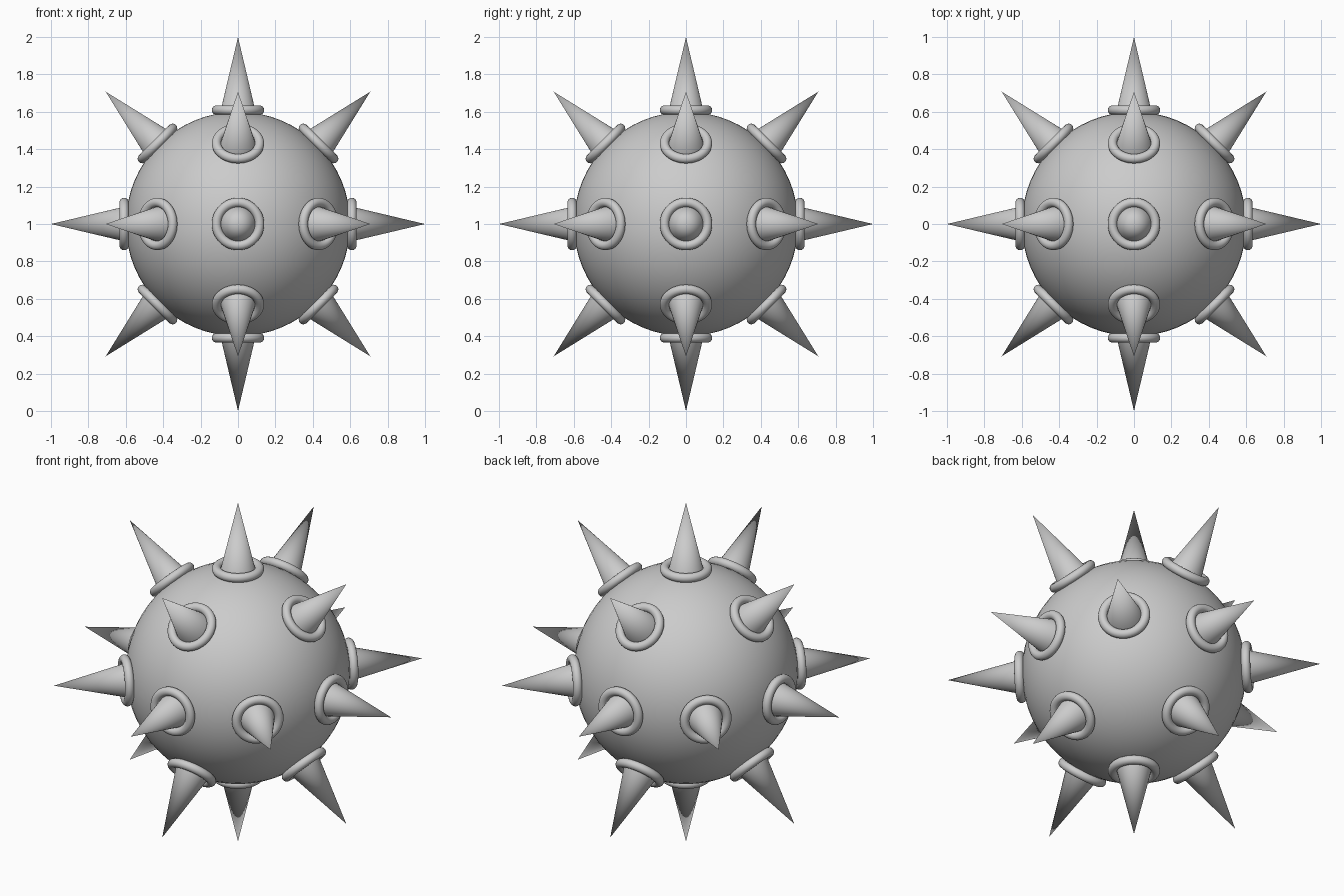
import bpy, math
from itertools import product
from mathutils import Vector

if "Cube" in bpy.data.objects:
    bpy.data.objects.remove(bpy.data.objects["Cube"])

CENTRE = Vector((0, 0, 1))


def finish(name, angle=40):
    ob = bpy.context.object
    ob.name = name
    bpy.ops.object.shade_smooth_by_angle(angle=math.radians(angle))
    return ob


# Round body
bpy.ops.mesh.primitive_uv_sphere_add(segments=64, ring_count=32, radius=0.6, location=CENTRE)
finish("body")

# Spikes with collars: along the 6 axes and the 12 diagonals between them
BASE, TIP = 0.55, 1.0
directions = [Vector(d).normalized() for d in product((-1, 0, 1), repeat=3)
              if 1 <= sum(map(abs, d)) <= 2]

for i, d in enumerate(directions, 1):
    rot = d.to_track_quat('Z', 'Y').to_euler()
    bpy.ops.mesh.primitive_cone_add(vertices=32, radius1=0.106, radius2=0, depth=TIP - BASE,
                                    location=CENTRE + d * (BASE + TIP) / 2, rotation=rot)
    finish(f"spike_{i}")
    bpy.ops.mesh.primitive_torus_add(major_segments=48, minor_segments=16,
                                     major_radius=0.115, minor_radius=0.025,
                                     location=CENTRE + d * 0.609, rotation=rot)
    finish(f"spike_collar_{i}")
